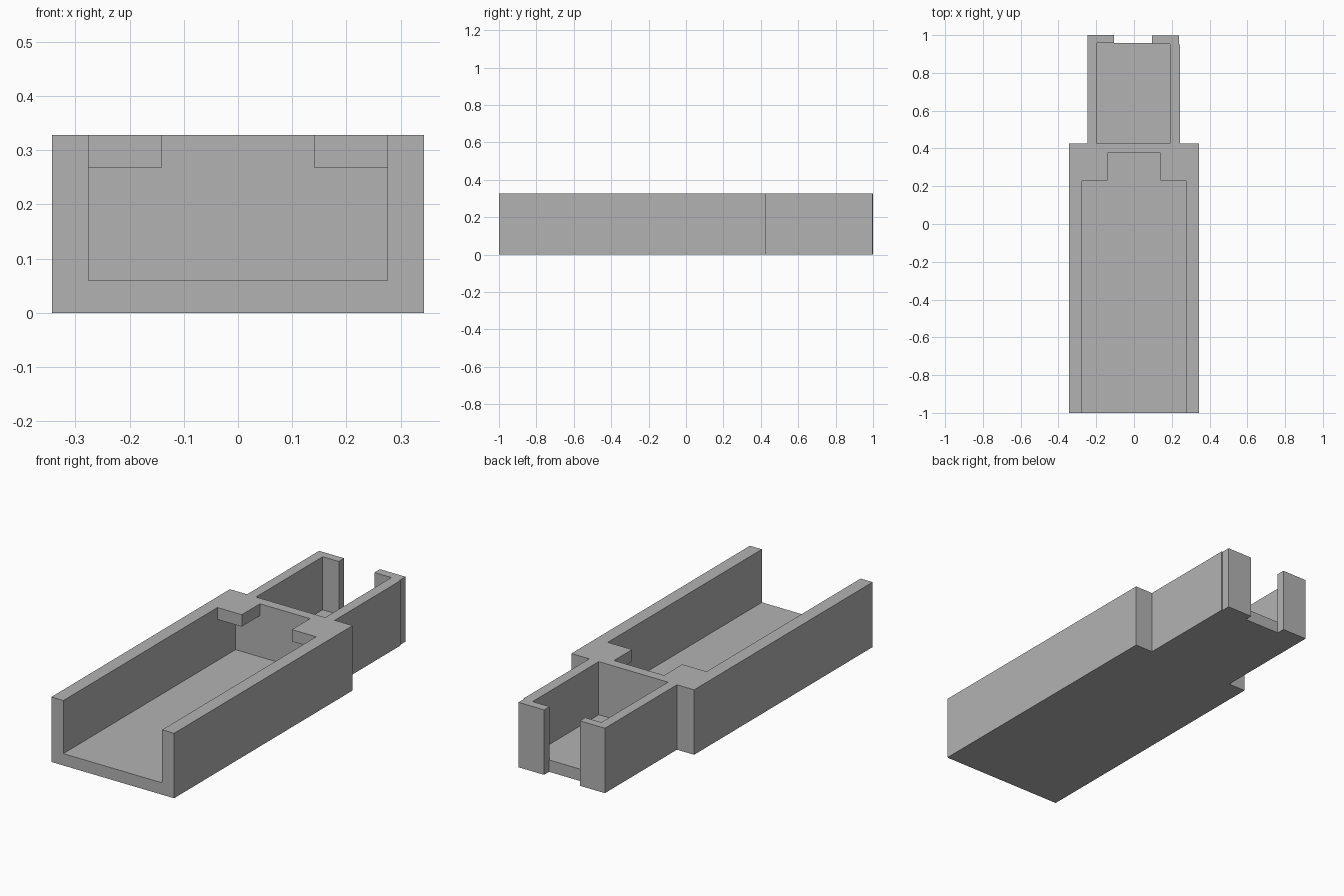
import bpy
import bmesh

cube = bpy.data.objects.get("Cube")
if cube:
    bpy.data.objects.remove(cube, do_unlink=True)

HEIGHT, FLOOR, TAB_BOTTOM = 0.328, 0.06, 0.268
ABOVE = HEIGHT + 0.1

grey = bpy.data.materials.new("plain grey")
grey.use_nodes = True
colour = (0.45, 0.45, 0.45, 1)
grey.diffuse_color = colour
grey.node_tree.nodes["Principled BSDF"].inputs["Base Color"].default_value = colour


def prism(name, outline, z0, z1):
    """Extrude a plan outline from z0 up to z1."""
    bm = bmesh.new()
    face = bm.faces.new([bm.verts.new((x, y, z0)) for x, y in outline])
    ext = bmesh.ops.extrude_face_region(bm, geom=[face], use_keep_orig=True)
    verts = [v for v in ext["geom"] if isinstance(v, bmesh.types.BMVert)]
    bmesh.ops.translate(bm, verts=verts, vec=(0, 0, z1 - z0))
    bmesh.ops.recalc_face_normals(bm, faces=bm.faces)
    mesh = bpy.data.meshes.new(name)
    bm.to_mesh(mesh)
    bm.free()
    mesh.materials.append(grey)
    obj = bpy.data.objects.new(name, mesh)
    bpy.context.collection.objects.link(obj)
    return obj


def mirrored(half):
    """Close a right-hand half outline with its mirror image."""
    return half + [(-x, y) for x, y in reversed(half)]


# Solid tray: wide front section, narrower rear section, two end posts
tray = prism("tray_body", [
    (-0.343, -1), (0.343, -1), (0.343, 0.425), (0.243, 0.425),
    (0.243, 0.95), (0.238, 0.95), (0.238, 0.997), (0.095, 0.997),
    (0.095, 0.957), (-0.107, 0.957), (-0.107, 1), (-0.247, 1),
    (-0.247, 0.425), (-0.343, 0.425)], 0, HEIGHT)

cutters = [
    # Open front channel, running under the corner tabs
    prism("channel_cutter", mirrored([(0.276, -1.1), (0.276, 0.375)]),
          FLOOR, TAB_BOTTOM),
    # Channel mouth, narrowed between the corner tabs
    prism("mouth_cutter", mirrored([(0.276, -1.1), (0.276, 0.23),
                                    (0.14, 0.23), (0.14, 0.375)]),
          TAB_BOTTOM - 0.02, ABOVE),
    # Rear compartment with its doorway between the posts
    prism("rear_cutter", [(-0.197, 0.425), (0.19, 0.425), (0.19, 0.953),
                          (0.095, 0.953), (0.095, 1.1), (-0.107, 1.1),
                          (-0.107, 0.957), (-0.197, 0.957)], FLOOR, ABOVE),
]
# Trim the overlap so the tabs keep their full thickness
for v in cutters[1].data.vertices:
    v.co.z = max(v.co.z, TAB_BOTTOM)

for cutter in cutters:
    cutter.hide_render = True
    mod = tray.modifiers.new(cutter.name, "BOOLEAN")
    mod.operation = "DIFFERENCE"
    mod.solver = "EXACT"
    mod.object = cutter

# Bake the cuts and drop the cutters
graph = bpy.context.evaluated_depsgraph_get()
baked = bpy.data.meshes.new_from_object(tray.evaluated_get(graph))
tray.modifiers.clear()
tray.data = baked
for cutter in cutters:
    bpy.data.objects.remove(cutter, do_unlink=True)
